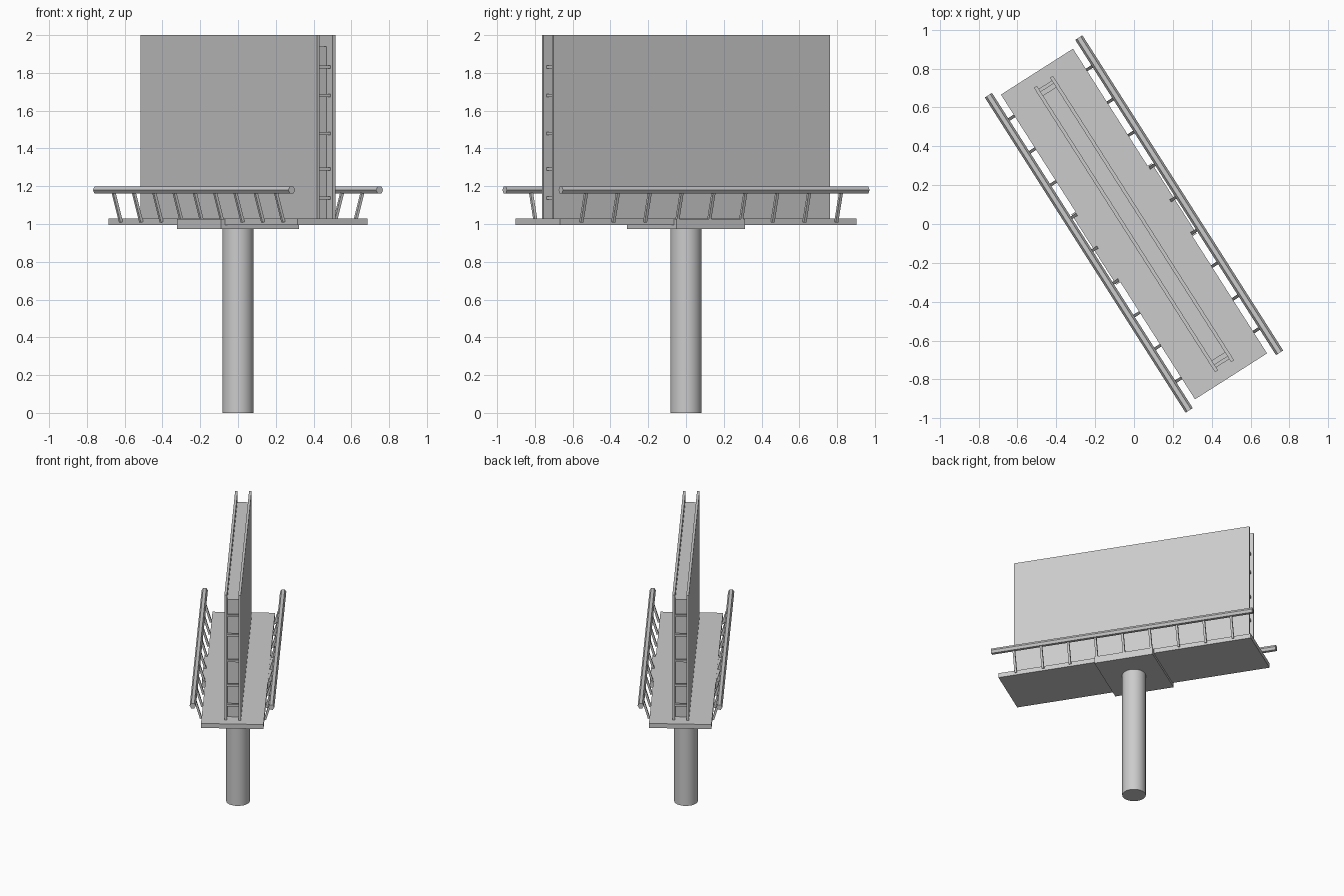
import bpy, bmesh, math
from mathutils import Matrix, Vector

if "Cube" in bpy.data.objects:
    bpy.data.objects.remove(bpy.data.objects["Cube"])

# Everything is built along local x, then turned to the billboard's heading
TURN = Matrix.Rotation(math.radians(-57.5), 4, 'Z')


def finish(name, bm):
    bm.transform(TURN)
    mesh = bpy.data.meshes.new(name)
    bm.to_mesh(mesh)
    bm.free()
    ob = bpy.data.objects.new(name, mesh)
    bpy.context.collection.objects.link(ob)
    return ob


def box(name, x, y, z):
    bm = bmesh.new()
    size = [b - a for a, b in (x, y, z)]
    mid = [(a + b) / 2 for a, b in (x, y, z)]
    bmesh.ops.create_cube(bm, size=1, matrix=Matrix.Translation(mid) @ Matrix.Diagonal((*size, 1)))
    return finish(name, bm)


def rod(name, start, end, radius, sides, spin=0):
    start, end = Vector(start), Vector(end)
    d = end - start
    m = Matrix.Translation((start + end) / 2) @ d.to_track_quat('Z', 'Y').to_matrix().to_4x4()
    bm = bmesh.new()
    bmesh.ops.create_cone(bm, cap_ends=True, segments=sides, radius1=radius, radius2=radius,
                          depth=d.length, matrix=m @ Matrix.Rotation(spin, 4, 'Z'))
    return finish(name, bm)


# Pole
pole = rod("pole", (0, 0, 0), (0, 0, 0.98), 0.083, 32)
bpy.context.view_layer.objects.active = pole
pole.select_set(True)
bpy.ops.object.shade_smooth_by_angle(angle=math.radians(35))

# Platform and its central bracket
box("platform", (-0.93, 0.93), (-0.22, 0.22), (0.995, 1.03))
box("centre_bracket", (-0.215, 0.215), (-0.245, 0.245), (0.974, 1.027))

# Core between the two display panels
box("panel_core", (-0.81, 0.81), (-0.041, 0.041), (1.03, 1.94))

for s, side in ((-1, "front"), (1, "back")):
    # Display panel
    box(side + "_panel", (-0.868, 0.868), sorted((s * 0.04, s * 0.058)), (1.03, 2.0))
    # Hexagonal guard rail
    rod(side + "_rail", (-0.962, s * 0.276, 1.18), (0.962, s * 0.276, 1.18), 0.022, 6, math.radians(30))
    # Leaning rail posts
    for i in range(-4, 5):
        rod(f"{side}_post_{i + 5}", (i * 0.2, s * 0.225, 1.01), (i * 0.2, s * 0.274, 1.175),
            0.011, 4, math.radians(45))

# Ladder rungs at both ends
for s, end in ((-1, "left"), (1, "right")):
    for k, z in enumerate((1.137, 1.29, 1.48, 1.68, 1.83)):
        box(f"{end}_rung_{k + 1}", sorted((s * 0.832, s * 0.85)), (-0.042, 0.042), (z - 0.008, z + 0.008))
